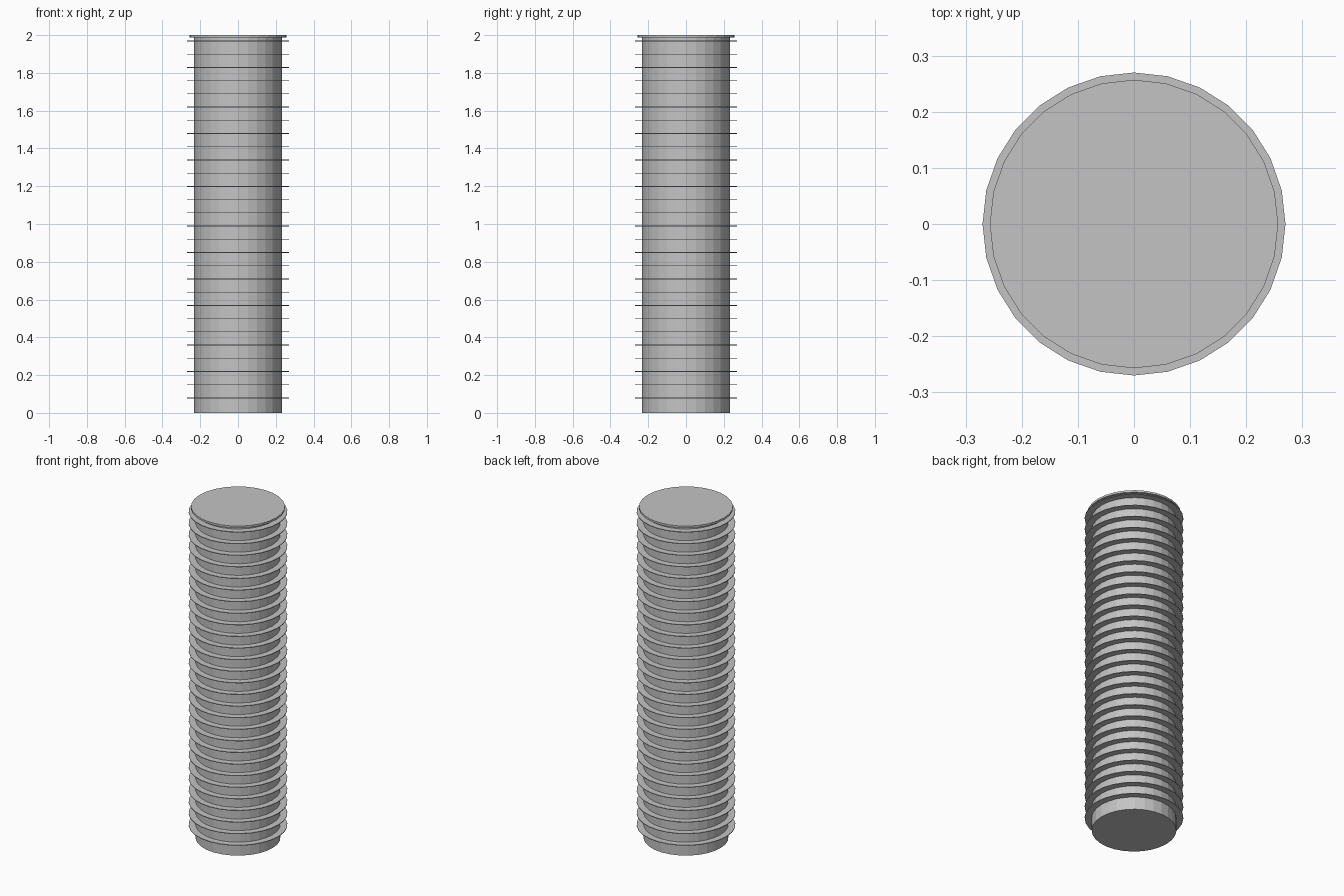
import bpy

if "Cube" in bpy.data.objects:
    bpy.data.objects.remove(bpy.data.objects["Cube"])

SIDES = 28  # every round part shares this side count

grey = bpy.data.materials.new("light_grey")
grey.diffuse_color = (0.55, 0.55, 0.55, 1)
grey.use_nodes = True
grey.node_tree.nodes["Principled BSDF"].inputs["Base Color"].default_value = grey.diffuse_color


def disc(name, radius, bottom, top):
    """Upright flat-sided cylinder between two heights."""
    bpy.ops.mesh.primitive_cylinder_add(
        vertices=SIDES, radius=radius, depth=top - bottom,
        location=(0, 0, (bottom + top) / 2))
    obj = bpy.context.object
    obj.name = name
    obj.data.materials.append(grey)
    return obj


# central column
disc("column", 0.232, 0, 1.99)

# thin cooling fins, evenly stacked
fin = disc("fins", 0.27, 0.077, 0.081)
stack = fin.modifiers.new("stack", 'ARRAY')
stack.count = 28
stack.use_relative_offset = False
stack.use_constant_offset = True
stack.constant_offset_displace = (0, 0, 0.07)

# end cap
disc("cap", 0.257, 1.988, 2.0)
